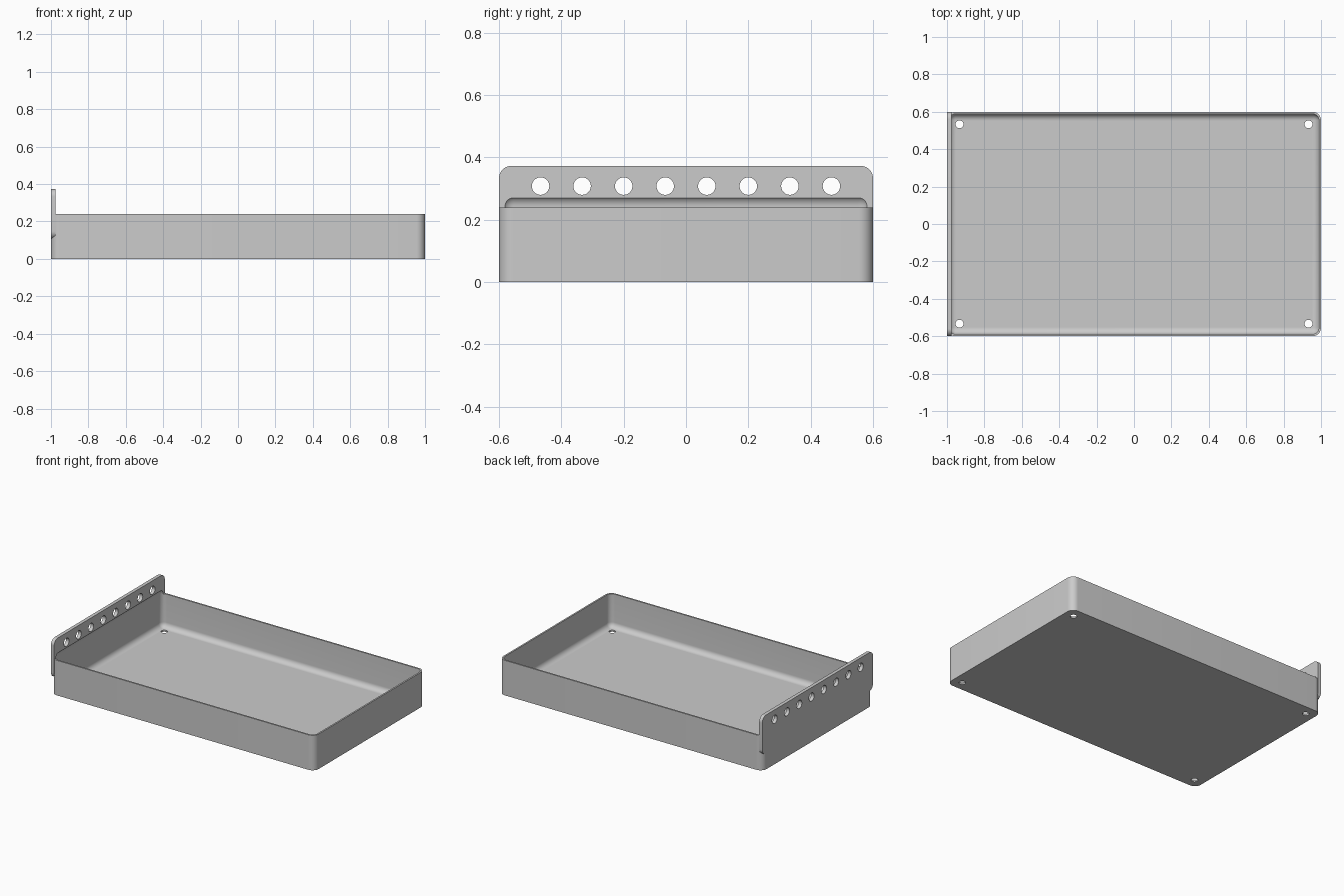
import bpy
import bmesh
from math import radians
from mathutils import Matrix, Vector

cube = bpy.data.objects.get("Cube")
if cube:
    bpy.data.objects.remove(cube, do_unlink=True)

HALF_X, HALF_Y, TRAY_H = 1.0, 0.6, 0.24
WALL, PLATE_T, ROUND = 0.011, 0.024, 0.036

grey = bpy.data.materials.new("plain grey")
grey.use_nodes = True
colour = (0.6, 0.6, 0.6, 1)
grey.diffuse_color = colour
grey.node_tree.nodes["Principled BSDF"].inputs["Base Color"].default_value = colour


def make_object(name, bm):
    bmesh.ops.recalc_face_normals(bm, faces=bm.faces)
    mesh = bpy.data.meshes.new(name)
    bm.to_mesh(mesh)
    bm.free()
    mesh.materials.append(grey)
    obj = bpy.data.objects.new(name, mesh)
    bpy.context.collection.objects.link(obj)
    return obj


def rounded_box(name, low, high, radius, axes):
    """Box whose edges running along the given axes are rounded."""
    bm = bmesh.new()
    low, high = Vector(low), Vector(high)
    size = Matrix.Diagonal((high - low).to_4d())
    bmesh.ops.create_cube(bm, size=1, matrix=Matrix.Translation((low + high) / 2) @ size)
    edges = []
    for e in bm.edges:
        d = e.verts[0].co - e.verts[1].co
        if max(range(3), key=lambda i: abs(d[i])) in axes:
            edges.append(e)
    bmesh.ops.bevel(bm, geom=edges, offset=radius, segments=10, profile=0.5, affect='EDGES')
    return make_object(name, bm)


def hole_cutter(name, centres, radius, depth, turn):
    bm = bmesh.new()
    for c in centres:
        bmesh.ops.create_cone(bm, cap_ends=True, segments=32, radius1=radius, radius2=radius,
                              depth=depth, matrix=Matrix.Translation(c) @ turn)
    return make_object(name, bm)


def combine(target, other, operation):
    other.hide_render = True
    mod = target.modifiers.new(operation, 'BOOLEAN')
    mod.operation, mod.solver, mod.object = operation, 'EXACT', other
    bpy.context.view_layer.objects.active = target
    bpy.ops.object.modifier_apply(modifier=mod.name)
    bpy.data.objects.remove(other, do_unlink=True)


# Tray body with upright rounded corners
tray = rounded_box("tray", (-HALF_X, -HALF_Y, 0), (HALF_X, HALF_Y, TRAY_H), 0.046, {2})

# Mounting plate on one end, rounded in its own plane
plate = rounded_box("mounting_plate", (-HALF_X, -HALF_Y, 0.107),
                    (-HALF_X + PLATE_T, HALF_Y, 0.373), 0.04, {0})
combine(tray, plate, 'UNION')

# Cavity, rounded on every edge, slightly undercutting the plate
cavity = rounded_box("cavity_cutter", (WALL - HALF_X, WALL - HALF_Y, WALL),
                     (HALF_X - WALL, HALF_Y - WALL, 0.279), ROUND, {0, 1, 2})
combine(tray, cavity, 'DIFFERENCE')

# Row of mounting holes
row = [(-HALF_X, (i - 3.5) * 0.1333, 0.308) for i in range(8)]
combine(tray, hole_cutter("plate_hole_cutter", row, 0.028, 0.2,
                          Matrix.Rotation(radians(90), 4, 'Y')), 'DIFFERENCE')

# Floor holes near the corners
corners = [(sx * 0.933, sy * 0.533, 0) for sx in (-1, 1) for sy in (-1, 1)]
combine(tray, hole_cutter("floor_hole_cutter", corners, 0.021, 0.1,
                          Matrix.Identity(4)), 'DIFFERENCE')

# Smooth fillets, crisp edges
bpy.ops.object.select_all(action='DESELECT')
tray.select_set(True)
bpy.context.view_layer.objects.active = tray
bpy.ops.object.shade_smooth_by_angle(angle=radians(30))
